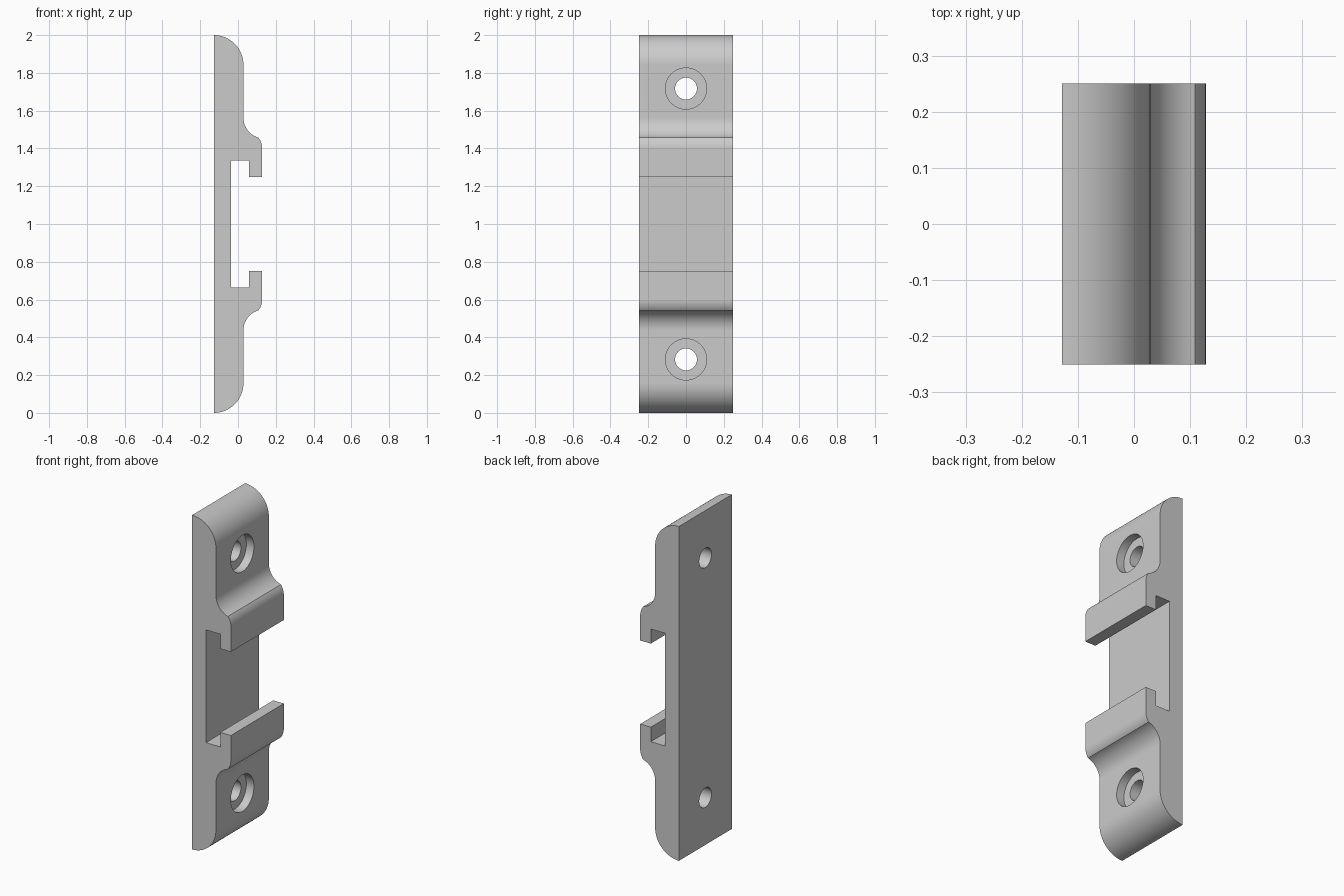
import bpy, bmesh
from math import sin, cos, atan2, pi
from mathutils import Matrix

if "Cube" in bpy.data.objects:
    bpy.data.objects.remove(bpy.data.objects["Cube"])

BACK, FACE, LIP, HALF_WIDTH = -0.128, 0.029, 0.128, 0.25
HOLE_Z = 0.717          # hole height above or below the middle

grey = bpy.data.materials.new("plain grey")
grey.use_nodes = True
colour = (0.6, 0.6, 0.6, 1)
grey.diffuse_color = colour
grey.node_tree.nodes["Principled BSDF"].inputs["Base Color"].default_value = colour


def arc(cx, cz, start, end, steps, r):
    angles = [start + (end - start) * i / steps for i in range(steps + 1)]
    return [(cx + r * cos(a), cz + r * sin(a)) for a in angles]


def add_object(name, bm):
    bmesh.ops.recalc_face_normals(bm, faces=bm.faces)
    mesh = bpy.data.meshes.new(name)
    bm.to_mesh(mesh)
    bm.free()
    mesh.materials.append(grey)
    obj = bpy.data.objects.new(name, mesh)
    bpy.context.collection.objects.link(obj)
    return obj


# Upper half of the side profile, measured from the middle height
round_r = FACE - BACK
upper = arc(BACK, 1 - round_r, pi / 2, 0, 20, round_r)              # rounded end
fillet_r, fillet_z = 0.109, 0.562
upper += arc(FACE + fillet_r, fillet_z, pi, 1.413 * pi, 14, fillet_r)  # hollow fillet
lip_r, lip_z = 0.093, 0.40
start = atan2(0.055, 0.075)
upper += arc(LIP - lip_r, lip_z, start, 0, 8, lip_r)                 # lip shoulder
upper += [(LIP, 0.25), (0.058, 0.25), (0.058, 0.337), (-0.037, 0.337)]  # hooked slot
profile = upper + [(x, -z) for x, z in reversed(upper)]

# Clip body: profile drawn across the width
bm = bmesh.new()
verts = [bm.verts.new((x, -HALF_WIDTH, z + 1)) for x, z in profile]
face = bm.faces.new(verts)
extruded = bmesh.ops.extrude_face_region(bm, geom=[face])["geom"]
bmesh.ops.translate(bm, vec=(0, 2 * HALF_WIDTH, 0),
                    verts=[v for v in extruded if isinstance(v, bmesh.types.BMVert)])
body = add_object("mounting_clip", bm)


def drill(radius, x_from, x_to):
    """Cut a pair of round holes along x, one at each end."""
    cutter_bm = bmesh.new()
    for side in (-1, 1):
        place = (Matrix.Translation(((x_from + x_to) / 2, 0, 1 + side * HOLE_Z))
                 @ Matrix.Rotation(pi / 2, 4, "Y"))
        bmesh.ops.create_cone(cutter_bm, cap_ends=True, segments=48, radius1=radius,
                              radius2=radius, depth=x_to - x_from, matrix=place)
    cutter = add_object("hole_cutter", cutter_bm)
    cutter.hide_render = True
    cut = body.modifiers.new("holes", "BOOLEAN")
    cut.operation, cut.solver, cut.object = "DIFFERENCE", "EXACT", cutter
    bpy.ops.object.modifier_apply(modifier=cut.name)
    bpy.data.objects.remove(cutter)


bpy.ops.object.select_all(action="DESELECT")
bpy.context.view_layer.objects.active = body
body.select_set(True)
drill(0.109, FACE - 0.05, 0.3)      # counterbores
drill(0.058, -0.3, 0.3)             # screw holes

# Smooth curves, crisp edges
bpy.ops.object.shade_smooth_by_angle(angle=pi / 6)
weighted = body.modifiers.new("flat_faces", "WEIGHTED_NORMAL")
weighted.keep_sharp = True
